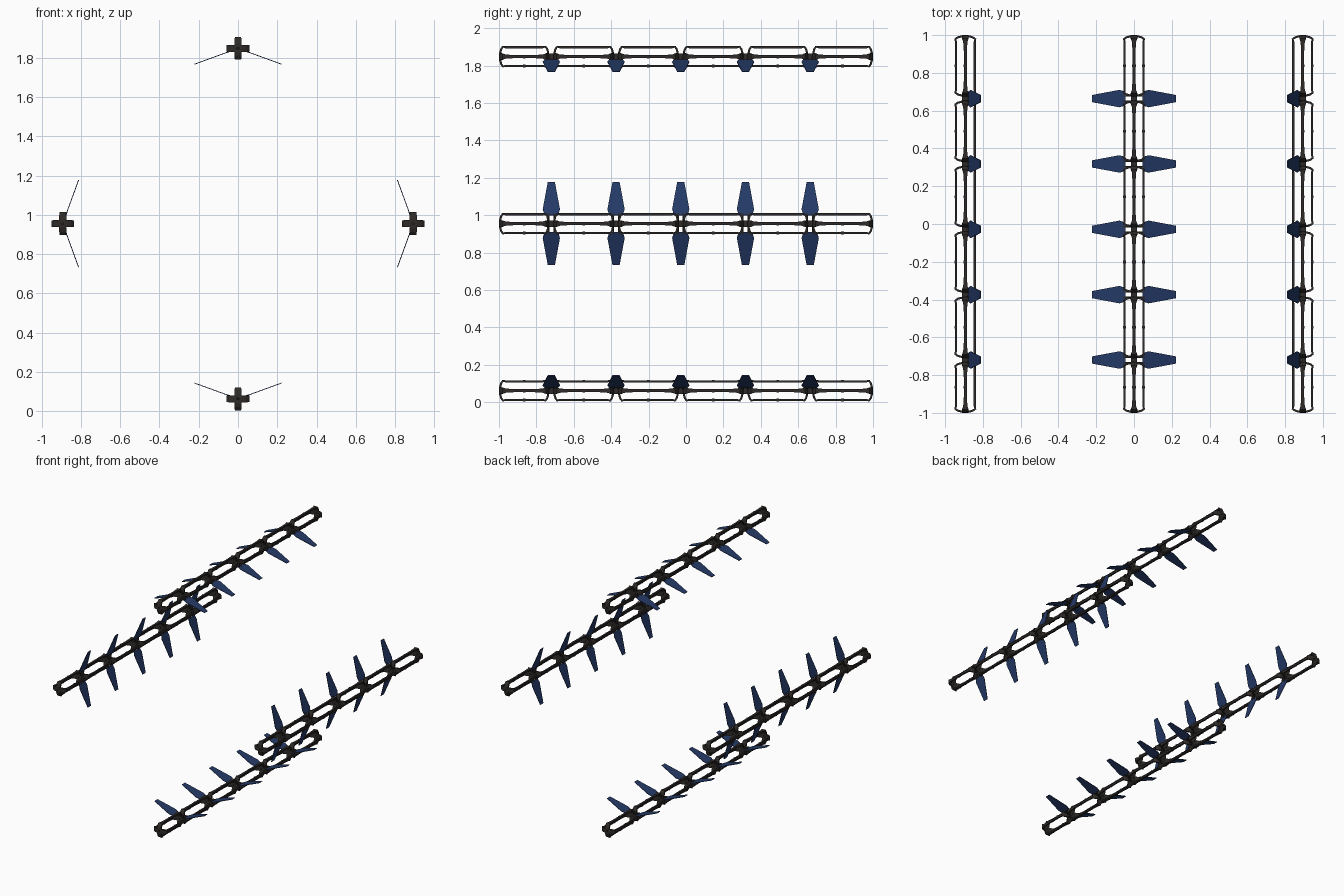
import bpy, bmesh, math
from mathutils import Matrix, Vector

if "Cube" in bpy.data.objects:
    bpy.data.objects.remove(bpy.data.objects["Cube"])

HUBS = [-0.72, -0.374, -0.028, 0.318, 0.664]
RADIUS, CENTRE_Z = 0.893, 0.955


def material(name, colour):
    m = bpy.data.materials.new(name)
    m.diffuse_color = (*colour, 1)
    m.use_nodes = True
    m.node_tree.nodes["Principled BSDF"].inputs["Base Color"].default_value = m.diffuse_color
    return m


FRAME = material("dark_bronze", (0.027, 0.023, 0.021))
NAVY = material("navy_blue", (0.018, 0.042, 0.135))


def spin(angle):
    return Matrix.Rotation(angle, 4, 'Y')


def sweep(bm, path, widths, thick, mat):
    """Flat strip following (y, z) points, with a changing width in x."""
    rings = []
    for i, (y, z) in enumerate(path):
        a, b = path[max(i - 1, 0)], path[min(i + 1, len(path) - 1)]
        t = Vector((b[0] - a[0], b[1] - a[1])).normalized()
        ny, nz = -t.y * thick / 2, t.x * thick / 2
        w = widths[i] / 2
        rings.append([bm.verts.new(mat @ Vector(p)) for p in (
            (-w, y - ny, z - nz), (w, y - ny, z - nz),
            (w, y + ny, z + nz), (-w, y + ny, z + nz))])
    for r, s in zip(rings, rings[1:]):
        for k in range(4):
            bm.faces.new((r[k], r[(k + 1) % 4], s[(k + 1) % 4], s[k]))
    bm.faces.new(rings[0][::-1])
    bm.faces.new(rings[-1])


def box(bm, centre, size, mat):
    bmesh.ops.create_cube(bm, size=1, matrix=mat @ Matrix.Translation(centre)
                          @ Matrix.Diagonal((*size, 1)))


def make_mesh(bm, name, mat):
    bmesh.ops.recalc_face_normals(bm, faces=bm.faces)
    me = bpy.data.meshes.new(name)
    bm.to_mesh(me)
    bm.free()
    me.materials.append(mat)
    return me


# Truss: every bay has four strips with hooked, flared ends
bm = bmesh.new()
hook = [(0.006, 0.004), (0.007, 0.022), (0.012, 0.040), (0.021, 0.053), (0.034, 0.050), (0.085, 0.050)]
flare = [0.034, 0.036, 0.036, 0.032, 0.023, 0.016]
starts = [-1.0] + [h + 0.010 for h in HUBS]
stops = [h - 0.010 for h in HUBS] + [1.0]
for a, b in zip(starts, stops):
    path = [(a + y, r) for y, r in hook] + [(b - y, r) for y, r in reversed(hook)]
    for k in range(4):
        rot = spin(k * math.pi / 2)
        sweep(bm, path, flare + flare[::-1], 0.011, rot)
        # small clamp at the middle of the strip
        box(bm, (0, (a + b) / 2, 0.05), (0.019, 0.014, 0.014), rot)
# Hub cores and thin twin stems carrying the blades
tilts = [math.radians(70), math.radians(-70)]
for h in HUBS:
    box(bm, (0, h, 0), (0.034, 0.034, 0.034), Matrix())
    for t in tilts:
        for s in (-1, 1):
            box(bm, (0, h + s * 0.014, 0.03), (0.006, 0.007, 0.06), spin(t))
truss_mesh = make_mesh(bm, "truss", FRAME)

# Blades: thin tapered plates, two per hub, leaning inward
bm = bmesh.new()
outline = [(-0.036, 0.048), (0.036, 0.048), (0.046, 0.082), (0.019, 0.236), (-0.019, 0.236), (-0.046, 0.082)]
for h in HUBS:
    for t in tilts:
        layers = [[bm.verts.new(spin(t) @ Vector((x, h + y, r))) for y, r in outline]
                  for x in (-0.002, 0.002)]
        bm.faces.new(layers[0][::-1])
        bm.faces.new(layers[1])
        for k in range(6):
            n = (k + 1) % 6
            bm.faces.new((layers[0][k], layers[0][n], layers[1][n], layers[1][k]))
blade_mesh = make_mesh(bm, "blades", NAVY)

# Four arms around the long axis
for i, side in enumerate(("bottom", "left", "top", "right")):
    place = (Matrix.Translation((0, 0, CENTRE_Z)) @ spin(i * math.pi / 2)
             @ Matrix.Translation((0, 0, -RADIUS)))
    for part, me in (("truss", truss_mesh), ("blades", blade_mesh)):
        ob = bpy.data.objects.new(f"{side}_{part}", me)
        ob.matrix_world = place
        bpy.context.collection.objects.link(ob)
